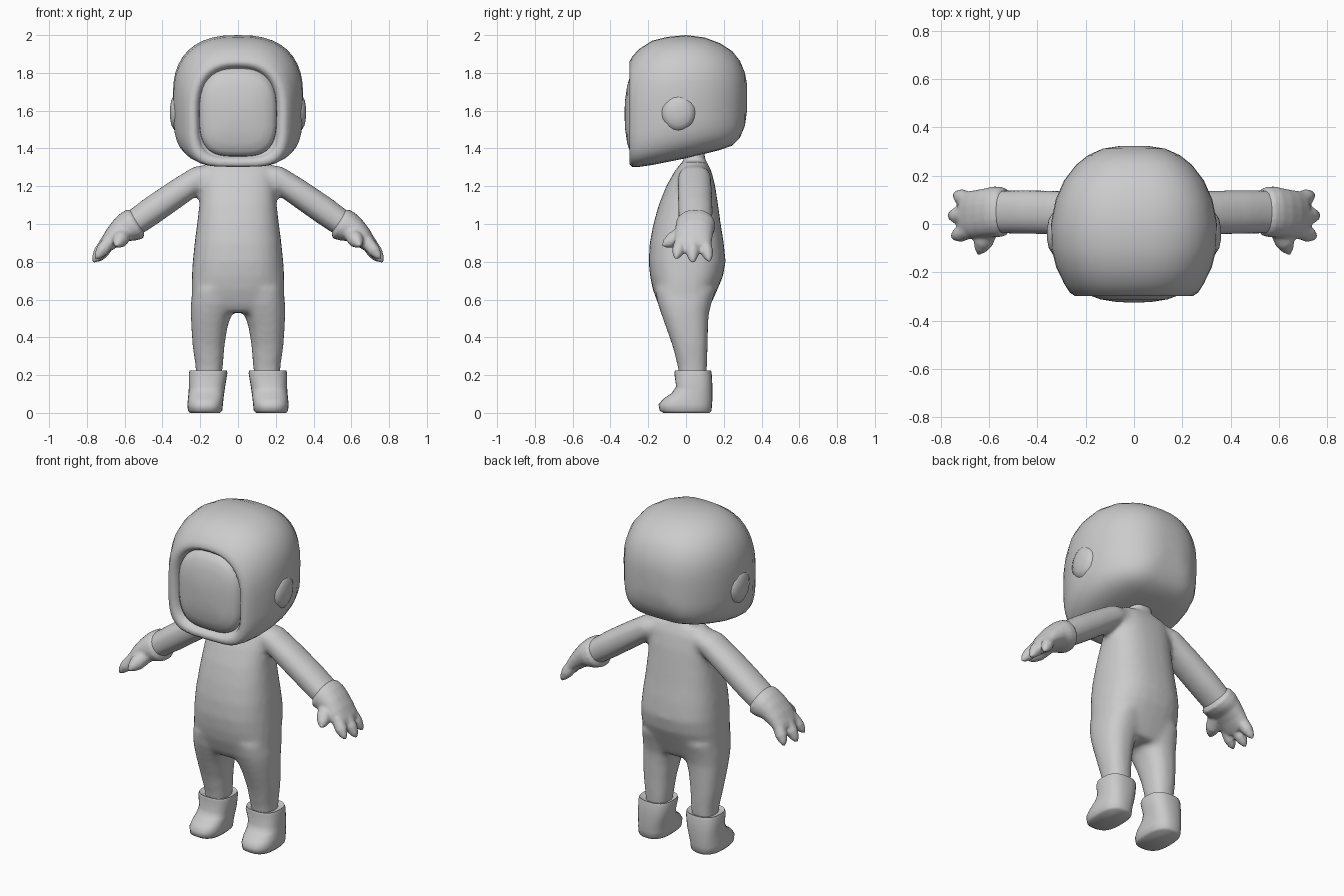
import bpy, bmesh, math
from mathutils import Vector

grey = bpy.data.materials.new("suit grey")
grey.diffuse_color = (0.6, 0.6, 0.6, 1)


def ring(c, u, v, e=2.0, e_low=None, n=28):
    """Superellipse cross-section; e_low squares off the -v half."""
    c, u, v = Vector(c), Vector(u), Vector(v)
    pts = []
    for i in range(n):
        a = 2 * math.pi * i / n
        ca, sa = math.cos(a), math.sin(a)
        k = e_low if e_low and sa < 0 else e
        pts.append(c + u * math.copysign(abs(ca) ** (2 / k), ca)
                   + v * math.copysign(abs(sa) ** (2 / k), sa))
    return pts


def loft(bm, rings):
    """Skin a chain of rings and cap both ends."""
    loops = [[bm.verts.new(p) for p in r] for r in rings]
    n = len(loops[0])
    faces = [bm.faces.new((a[i], a[(i + 1) % n], b[(i + 1) % n], b[i]))
             for a, b in zip(loops, loops[1:]) for i in range(n)]
    faces += [bm.faces.new(loops[0]), bm.faces.new(loops[-1])]
    bmesh.ops.recalc_face_normals(bm, faces=faces)


def finish(name, bm, angle=60):
    me = bpy.data.meshes.new(name)
    bm.to_mesh(me)
    bm.free()
    ob = bpy.data.objects.new(name, me)
    bpy.context.collection.objects.link(ob)
    me.materials.append(grey)
    bpy.ops.object.select_all(action='DESELECT')
    ob.select_set(True)
    bpy.context.view_layer.objects.active = ob
    bpy.ops.object.shade_smooth_by_angle(angle=math.radians(angle))
    return ob


def fuse(ob, voxel, smooth):
    """Melt overlapping volumes into one skin."""
    m = ob.modifiers.new("fuse", 'REMESH')
    m.mode, m.voxel_size, m.use_smooth_shade = 'VOXEL', voxel, True
    s = ob.modifiers.new("soften", 'SMOOTH')
    s.factor, s.iterations = 0.5, smooth


def level(z, x0, x1, y0, y1, e=2.4):
    """Horizontal ring from its extents."""
    return ring(((x0 + x1) / 2, (y0 + y1) / 2, z),
                ((x1 - x0) / 2, 0, 0), (0, (y1 - y0) / 2, 0), e)


def upright(y, hw, z0, z1, e=2.5, e_low=4):
    """Vertical ring facing the front."""
    return ring((0, y, (z0 + z1) / 2), (hw, 0, 0), (0, 0, (z1 - z0) / 2), e, e_low, 40)


def limb(s, x, y, z, wide, thick, tilt, e=2.2, n=20):
    """Ring across an arm that drops by tilt degrees; s is the side."""
    t = math.radians(tilt)
    return ring((s * x, y, z), (0, wide, 0),
                (s * thick * math.sin(t), 0, thick * math.cos(t)), e, None, n)


# Suit: torso, neck, legs and arms melted together
bm = bmesh.new()
torso = [(0.53, 0.20, -0.12, 0.11), (0.57, 0.24, -0.145, 0.13), (0.65, 0.247, -0.175, 0.165),
         (0.72, 0.245, -0.19, 0.195), (0.80, 0.24, -0.198, 0.21), (0.90, 0.23, -0.192, 0.20),
         (1.0, 0.217, -0.173, 0.184), (1.1, 0.205, -0.145, 0.17), (1.2, 0.197, -0.105, 0.155),
         (1.28, 0.19, -0.06, 0.135), (1.33, 0.15, -0.02, 0.11)]
loft(bm, [level(z, -w, w, a, b, 2.5) for z, w, a, b in torso])
loft(bm, [level(z, -0.07, 0.07, -0.01, 0.10) for z in (1.25, 1.36, 1.42)])
leg = [(0.16, 0.09, 0.22, -0.03, 0.105), (0.25, 0.08, 0.225, -0.045, 0.112),
       (0.35, 0.072, 0.24, -0.07, 0.114), (0.45, 0.057, 0.247, -0.105, 0.117),
       (0.52, 0.035, 0.25, -0.13, 0.12), (0.58, 0.01, 0.25, -0.15, 0.135),
       (0.66, 0.01, 0.24, -0.165, 0.16)]
for s in (1, -1):
    loft(bm, [level(z, s * a, s * b, c, d) for z, a, b, c, d in leg])
    loft(bm, [limb(s, 0.10, 0.045, 1.275, 0.07, 0.05, 25), limb(s, 0.20, 0.045, 1.245, 0.088, 0.068, 30),
              limb(s, 0.32, 0.047, 1.165, 0.092, 0.073, 33), limb(s, 0.45, 0.05, 1.075, 0.092, 0.075, 33),
              limb(s, 0.57, 0.05, 0.99, 0.09, 0.07, 33)])
fuse(finish("suit", bm), 0.016, 6)

# Helmet shell with rolled rim and recessed opening
bm = bmesh.new()
shell = [(0.323, 0.06, 1.60, 1.74), (0.312, 0.13, 1.52, 1.80), (0.285, 0.19, 1.455, 1.865),
         (0.245, 0.24, 1.415, 1.915), (0.18, 0.29, 1.392, 1.957), (0.10, 0.325, 1.372, 1.987),
         (0.0, 0.345, 1.348, 2.0), (-0.10, 0.342, 1.328, 1.99), (-0.18, 0.322, 1.312, 1.97),
         (-0.25, 0.288, 1.302, 1.925), (-0.285, 0.265, 1.302, 1.885), (-0.298, 0.245, 1.315, 1.862),
         (-0.295, 0.225, 1.338, 1.845), (-0.275, 0.21, 1.352, 1.83), (-0.255, 0.205, 1.358, 1.825)]
loft(bm, [upright(*r) for r in shell])
finish("helmet", bm, 80)

# Bulging visor
bm = bmesh.new()
visor = [(-0.24, 0.208, 1.355, 1.83), (-0.275, 0.203, 1.36, 1.815), (-0.297, 0.18, 1.385, 1.78),
         (-0.312, 0.14, 1.43, 1.73), (-0.322, 0.08, 1.50, 1.66), (-0.325, 0.03, 1.56, 1.61)]
loft(bm, [upright(*r[:4], 2.7, 3.2) for r in visor])
finish("visor", bm, 80)

for s, side in ((1, "left"), (-1, "right")):
    # Ear bump
    bm = bmesh.new()
    loft(bm, [ring((s * x, -0.04, 1.59), (0, r, 0), (0, 0, r * 1.1), 2, None, 20)
              for x, r in ((0.30, 0.095), (0.335, 0.088), (0.353, 0.06), (0.36, 0.025))])
    finish(side + "_ear_bump", bm)

    # Boot with flared cuff and forward toe
    bm = bmesh.new()
    boot = [(0, 0.095, 0.255, -0.12, 0.125), (0.012, 0.083, 0.265, -0.14, 0.135),
            (0.045, 0.08, 0.268, -0.145, 0.138), (0.075, 0.077, 0.265, -0.12, 0.14),
            (0.105, 0.073, 0.262, -0.075, 0.14), (0.14, 0.068, 0.26, -0.052, 0.14),
            (0.21, 0.056, 0.26, -0.062, 0.136), (0.225, 0.06, 0.255, -0.058, 0.132),
            (0.215, 0.08, 0.235, -0.04, 0.115)]
    loft(bm, [level(z, s * a, s * b, c, d, 2.6) for z, a, b, c, d in boot])
    finish(side + "_boot", bm)

    # Glove: cuff, palm and four pointed fingers
    bm = bmesh.new()
    loft(bm, [limb(s, 0.53, 0.05, 1.015, 0.08, 0.07, 30), limb(s, 0.545, 0.05, 1.0, 0.103, 0.088, 30),
              limb(s, 0.58, 0.05, 0.985, 0.106, 0.083, 30), limb(s, 0.62, 0.045, 0.965, 0.102, 0.068, 35),
              limb(s, 0.66, 0.04, 0.93, 0.10, 0.055, 42), limb(s, 0.695, 0.04, 0.89, 0.095, 0.042, 50),
              limb(s, 0.71, 0.04, 0.87, 0.08, 0.032, 52)])
    fingers = [((0.60, -0.01, 0.95), (0.645, -0.125, 0.885), 0.045),
               ((0.68, -0.025, 0.91), (0.755, -0.055, 0.815), 0.036),
               ((0.69, 0.035, 0.91), (0.768, 0.035, 0.795), 0.038),
               ((0.68, 0.095, 0.91), (0.745, 0.125, 0.80), 0.036)]
    for base, tip, r in fingers:
        b, t = Vector(base), Vector(tip)
        b.x, t.x = s * b.x, s * t.x
        d = (t - b).normalized()
        u = d.cross(Vector((s, 0, 0.6))).normalized()
        v = d.cross(u)
        loft(bm, [ring(b.lerp(t, f), u * r * k, v * r * k, 2, None, 10)
                  for f, k in ((0, 1), (0.55, 0.95), (0.82, 0.6), (1, 0.15))])
    fuse(finish(side + "_glove", bm), 0.009, 2)
